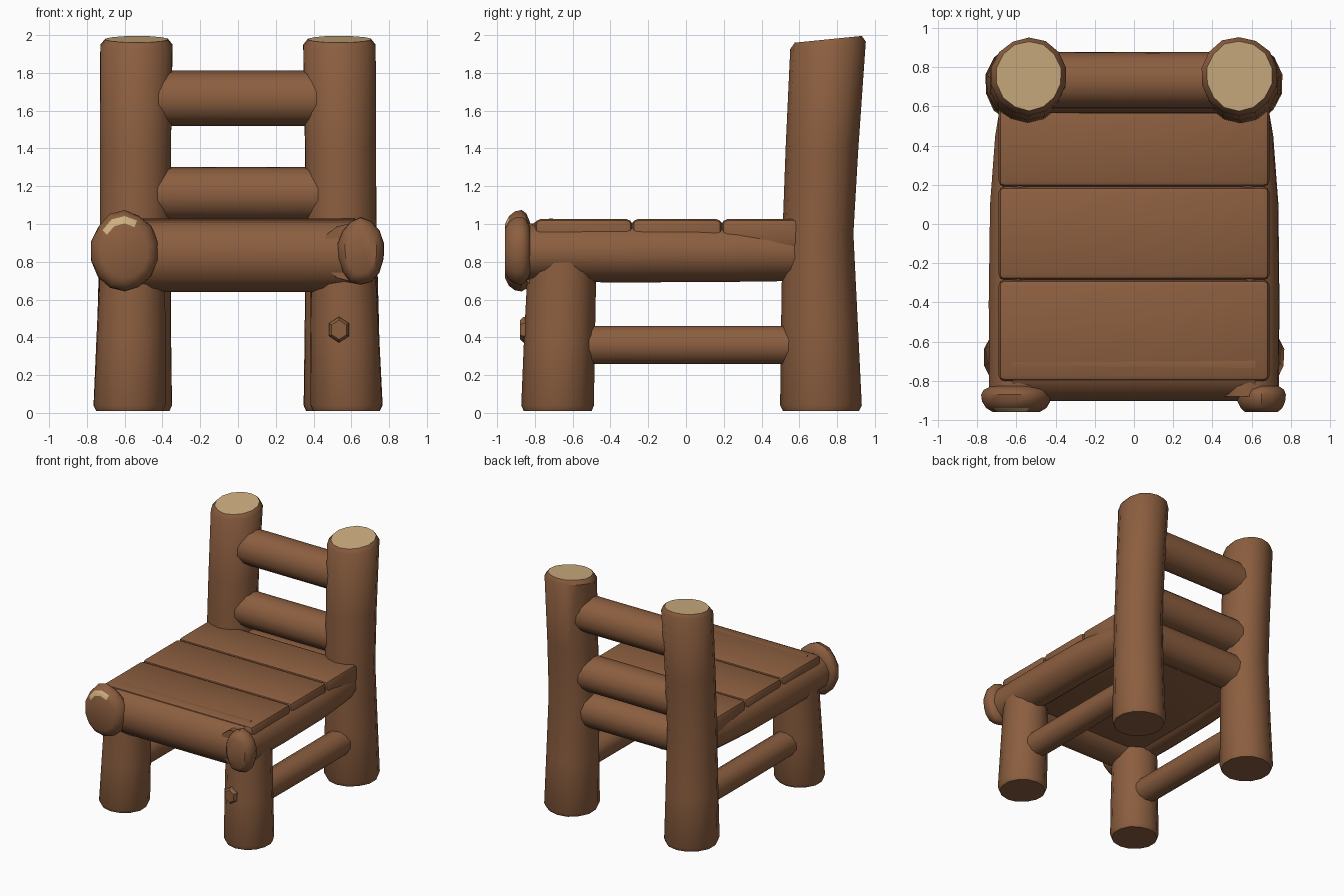
import bpy, bmesh, math, random
from mathutils import Vector

if "Cube" in bpy.data.objects:
    bpy.data.objects.remove(bpy.data.objects["Cube"])

random.seed(4)


def material(name, rgb):
    m = bpy.data.materials.new(name)
    m.diffuse_color = (*rgb, 1)
    m.use_nodes = True
    m.node_tree.nodes["Principled BSDF"].inputs["Base Color"].default_value = m.diffuse_color
    return m


BARK = material("brown bark", (0.26, 0.112, 0.05))
CUT = material("pale cut wood", (0.62, 0.43, 0.22))
AXES = {"x": ((0, 1, 0), (0, 0, 1)), "y": ((1, 0, 0), (0, 0, 1)), "z": ((1, 0, 0), (0, 1, 0))}


def finish(name, bm, angle=40):
    bmesh.ops.recalc_face_normals(bm, faces=bm.faces)
    me = bpy.data.meshes.new(name)
    bm.to_mesh(me)
    bm.free()
    me.materials.append(BARK)
    me.materials.append(CUT)
    me.polygons.foreach_set("use_smooth", [True] * len(me.polygons))
    me.set_sharp_from_angle(angle=math.radians(angle))
    ob = bpy.data.objects.new(name, me)
    bpy.context.collection.objects.link(ob)
    return ob


def log(name, axis, stations, sides=14, rough=0.02, tilt=0.0, pale=None):
    """Loft of rings; each station is (centre, radius a, radius b)."""
    u, v = (Vector(a) for a in AXES[axis])
    wobble = [1 + random.uniform(-rough, rough) for _ in range(sides)]
    bm = bmesh.new()
    rings = []
    for i, (c, ra, rb) in enumerate(stations):
        ring = []
        for k in range(sides):
            t = math.tau * (k + 0.5) / sides
            w = wobble[k] * (1 + random.uniform(-rough, rough) * 0.4)
            p = Vector(c) + u * (ra * w * math.cos(t)) + v * (rb * w * math.sin(t))
            if tilt and i >= len(stations) - 2:      # slanted saw cut
                p.z += tilt * (p.y - c[1])
            ring.append(bm.verts.new(p))
        rings.append(ring)
    for a, b in zip(rings, rings[1:]):
        for k in range(sides):
            n = (k + 1) % sides
            bm.faces.new((a[k], a[n], b[n], b[k]))
    bm.faces.new(rings[0])
    end = bm.faces.new(rings[-1])
    if pale == "end":
        end.material_index = 1
    elif pale == "rim":                              # chipped upper edge of the inner ring
        for f in bm.faces:
            c = f.calc_center_median()
            if len(f.verts) == 4 and c.y < -0.942 and c.z > 0.95 and c.x < -0.54:
                f.material_index = 1
    return finish(name, bm)


def block(name, lo, hi, bevel):
    bm = bmesh.new()
    bmesh.ops.create_cube(bm, size=1)
    for vert in bm.verts:
        vert.co = [(l + h) / 2 + c * (h - l) for l, h, c in zip(lo, hi, vert.co)]
    bmesh.ops.bevel(bm, geom=bm.edges[:], offset=bevel, segments=2, profile=0.5, affect='EDGES')
    return finish(name, bm)


for s, side in ((-1, "left"), (1, "right")):
    # back posts, leaning back above the seat
    log(f"back_post_{side}", "z", [
        ((s * .55, .715, .01), .195, .200),
        ((s * .55, .715, .04), .208, .215),
        ((s * .548, .708, .45), .200, .202),
        ((s * .542, .70, .95), .192, .188),
        ((s * .54, .72, 1.4), .192, .192),
        ((s * .535, .752, 1.945), .196, .200),
        ((s * .535, .755, 1.978), .168, .178)], tilt=.1, pale="end")
    # front legs
    log(f"front_leg_{side}", "z", [
        ((s * .575, -.68, .01), .178, .178),
        ((s * .575, -.68, .04), .192, .192),
        ((s * .565, -.67, .4), .184, .186),
        ((s * .557, -.655, .85), .172, .180)])
    # seat side rails
    log(f"seat_side_rail_{side}", "y", [
        ((s * .59, -.88, .85), .150, .150),
        ((s * .592, -.4, .85), .152, .155),
        ((s * .587, .1, .85), .150, .155),
        ((s * .565, .45, .85), .145, .150),
        ((s * .545, .66, .85), .130, .145)])
    # low stretchers between the legs
    log(f"stretcher_{side}", "y", [
        ((s * .56, -.6, .36), .104, .104),
        ((s * .56, 0, .36), .105, .105),
        ((s * .56, .62, .36), .104, .104)], sides=12)

# log ends on the front corners
for name, x, ra, rb, pale in (("front_log_end_left", -.6, .180, .215, "rim"),
                              ("front_log_end_right", .65, .125, .180, None)):
    log(name, "y", [((x, y, .855), ra * f, rb * f) for y, f in (
        (-.825, .70), (-.845, .92), (-.87, 1), (-.905, .97), (-.937, .86), (-.957, .68))],
        rough=.025, pale=pale)

# logs running across the chair
for name, y, z, r, half in (("front_seat_log", -.715, .835, .192, .62),
                            ("rear_seat_log", .68, .85, .145, .5),
                            ("lower_back_rail", .705, 1.158, .143, .5),
                            ("upper_back_rail", .732, 1.665, .146, .5)):
    log(name, "x", [((x * half, y, z), r, r) for x in (-1, -.4, .3, 1)], rough=.015)

# seat planks with grooves between them
for i, (y0, y1) in enumerate(((-.80, -.285), (-.285, .19), (.19, .61))):
    block(f"seat_plank_{i + 1}", (-.69, y0, .87), (.69, y1, 1.026), .03)

# seat underside
block("seat_underside", (-.57, -.7, .72), (.57, .66, .92), .01)

# knot on the front right leg
log("leg_knot", "y", [((.535, -.80, .44), .062, .070),
                      ((.535, -.862, .44), .060, .068),
                      ((.535, -.878, .44), .045, .052)], sides=6)
